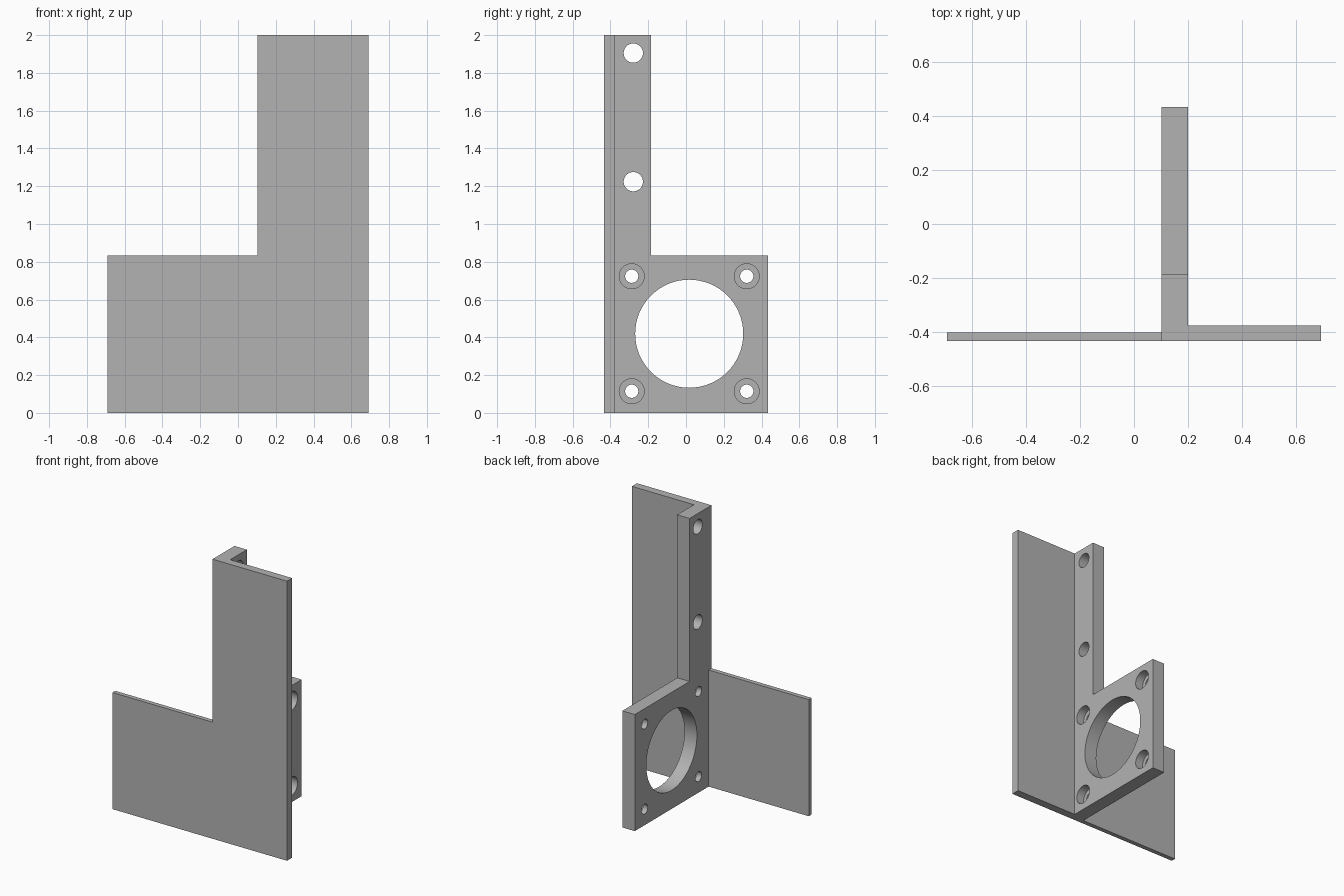
import bpy
import bmesh
import math
from mathutils import Matrix, Vector

default = bpy.data.objects.get("Cube")
if default:
    bpy.data.objects.remove(default, do_unlink=True)

# Single plain grey finish
grey = bpy.data.materials.new("plain grey")
grey.use_nodes = True
GREY = (0.45, 0.45, 0.45, 1)
grey.diffuse_color = GREY
grey.node_tree.nodes["Principled BSDF"].inputs["Base Color"].default_value = GREY

# Main dimensions
TOP, STEP = 2.0, 0.834            # full height and low height
FRONT, BACK = -0.433, 0.433       # depth range
HALF = 0.691                      # half of the overall width
PLATE_X0, PLATE_X1 = 0.102, 0.2   # upright plate faces
BORE_DEPTH = 0.06


def finish(name, bm):
    bmesh.ops.recalc_face_normals(bm, faces=bm.faces)
    mesh = bpy.data.meshes.new(name)
    bm.to_mesh(mesh)
    bm.free()
    mesh.materials.append(grey)
    ob = bpy.data.objects.new(name, mesh)
    bpy.context.collection.objects.link(ob)
    return ob


def extrude_profile(name, points, direction):
    bm = bmesh.new()
    face = bm.faces.new([bm.verts.new(p) for p in points])
    result = bmesh.ops.extrude_face_region(bm, geom=[face])
    verts = [v for v in result["geom"] if isinstance(v, bmesh.types.BMVert)]
    bmesh.ops.translate(bm, verts=verts, vec=Vector(direction))
    return finish(name, bm)


def wing(name, x0, x1, back, height):
    outline = [(x0, FRONT, 0), (x1, FRONT, 0), (x1, back, 0), (x0, back, 0)]
    return extrude_profile(name, outline, (0, 0, height))


def drill(name, y, z, radius, x0, x1):
    bm = bmesh.new()
    place = Matrix.Translation(((x0 + x1) / 2, y, z)) @ Matrix.Rotation(math.pi / 2, 4, "Y")
    bmesh.ops.create_cone(bm, cap_ends=True, segments=64, radius1=radius,
                          radius2=radius, depth=x1 - x0, matrix=place)
    return finish(name, bm)


def combine(target, other, operation):
    other.hide_render = True
    mod = target.modifiers.new(operation.lower(), "BOOLEAN")
    mod.operation = operation
    mod.solver = "EXACT"
    mod.object = other
    bpy.ops.object.select_all(action="DESELECT")
    bpy.context.view_layer.objects.active = target
    target.select_set(True)
    bpy.ops.object.modifier_apply(modifier=mod.name)
    bpy.data.objects.remove(other, do_unlink=True)


# Upright plate: square mount with a tall strip at the front
STRIP_BACK = -0.186
outline = [(FRONT, 0), (BACK, 0), (BACK, STEP), (STRIP_BACK, STEP),
           (STRIP_BACK, TOP), (FRONT, TOP)]
bracket = extrude_profile("mounting_bracket", [(PLATE_X0, y, z) for y, z in outline],
                          (PLATE_X1 - PLATE_X0, 0, 0))

# Thick tall wing and thin low wing, both flush with the front
middle = (PLATE_X0 + PLATE_X1) / 2
combine(bracket, wing("tall_wing", middle, HALF, -0.375, TOP), "UNION")
combine(bracket, wing("low_wing", -HALF, middle, -0.401, STEP), "UNION")

# Large centre opening
through = (PLATE_X0 - 0.05, PLATE_X1 + 0.05)
CENTRE_Y, CENTRE_Z, SPACING = 0.017, 0.419, 0.3045
combine(bracket, drill("centre_cutter", CENTRE_Y, CENTRE_Z, 0.286, *through), "DIFFERENCE")

# Four counterbored screw holes
for sy in (-1, 1):
    for sz in (-1, 1):
        y, z = CENTRE_Y + sy * SPACING, CENTRE_Z + sz * SPACING
        combine(bracket, drill("screw_cutter", y, z, 0.035, *through), "DIFFERENCE")
        combine(bracket, drill("bore_cutter", y, z, 0.066, PLATE_X1 - BORE_DEPTH,
                               through[1]), "DIFFERENCE")

# Two plain holes in the tall strip
for z in (1.224, 1.905):
    combine(bracket, drill("strip_cutter", -0.279, z, 0.051, *through), "DIFFERENCE")

# Smooth hole walls, sharp edges
bpy.context.view_layer.objects.active = bracket
bracket.select_set(True)
bpy.ops.object.shade_smooth_by_angle(angle=math.radians(30))
